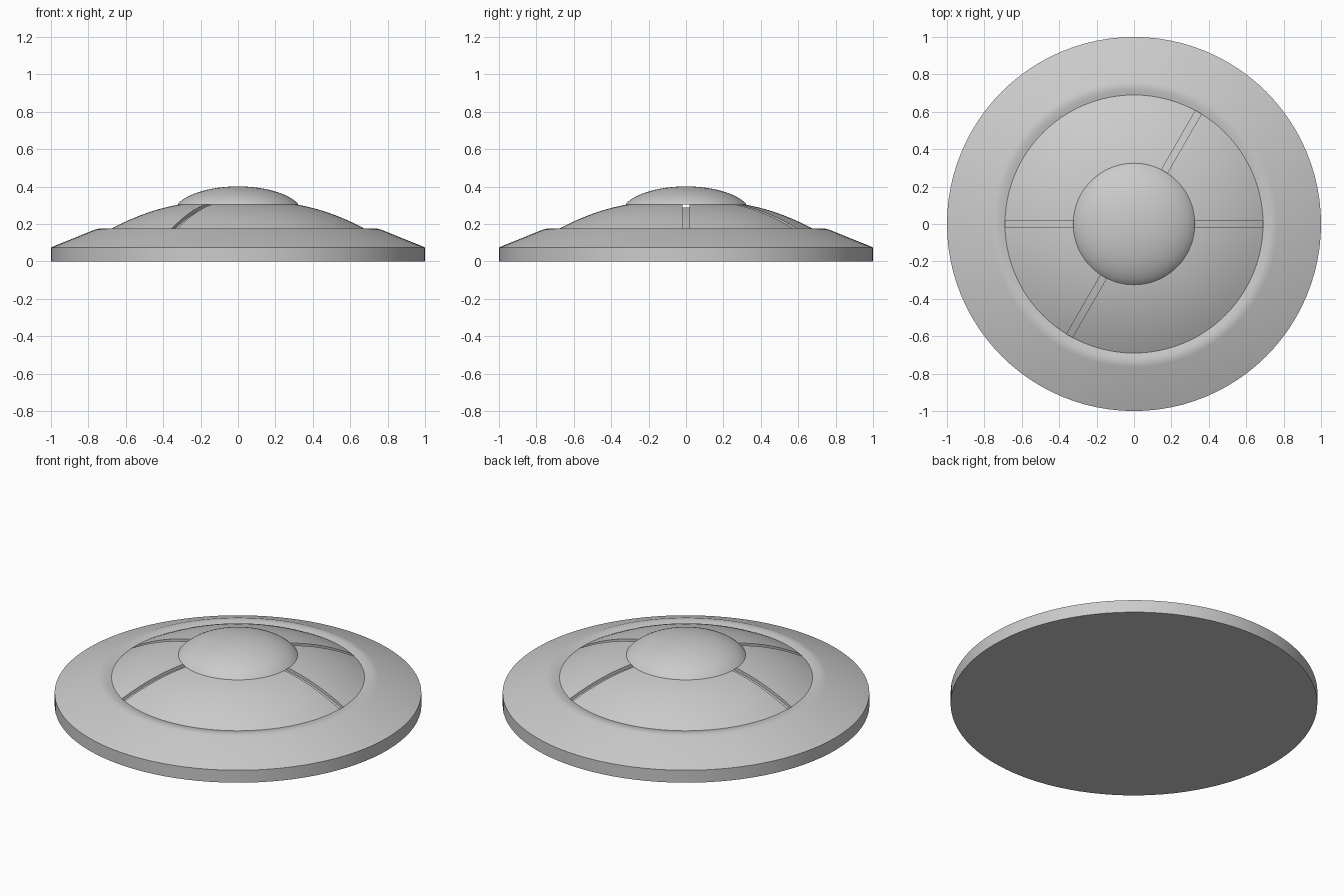
import bpy
import bmesh
from math import sin, cos, pi, radians
from mathutils import Matrix

old = bpy.data.objects.get("Cube")
if old:
    bpy.data.objects.remove(old, do_unlink=True)

SEGMENTS = 96
GROOVE_WIDTH = 0.036
GROOVE_DEPTH = 0.018

grey = bpy.data.materials.new("plain grey")
grey.use_nodes = True
grey.diffuse_color = (0.6, 0.6, 0.6, 1)
grey.node_tree.nodes["Principled BSDF"].inputs["Base Color"].default_value = (0.6, 0.6, 0.6, 1)


def make_object(name, bm):
    bmesh.ops.recalc_face_normals(bm, faces=bm.faces)
    mesh = bpy.data.meshes.new(name)
    bm.to_mesh(mesh)
    bm.free()
    mesh.materials.append(grey)
    obj = bpy.data.objects.new(name, mesh)
    bpy.context.collection.objects.link(obj)
    return obj


def lathe(name, profile):
    """Revolve (radius, height) points around z; the ends are closed flat."""
    bm = bmesh.new()
    rings = [[bm.verts.new((r * cos(2 * pi * i / SEGMENTS), r * sin(2 * pi * i / SEGMENTS), z))
              for i in range(SEGMENTS)] for r, z in profile]
    for low, high in zip(rings, rings[1:]):
        for i in range(SEGMENTS):
            j = (i + 1) % SEGMENTS
            bm.faces.new((low[i], low[j], high[j], high[i]))
    bm.faces.new(rings[0])
    bm.faces.new(rings[-1])
    return make_object(name, bm)


def activate(obj):
    bpy.ops.object.select_all(action="DESELECT")
    obj.select_set(True)
    bpy.context.view_layer.objects.active = obj


def smooth(obj):
    activate(obj)
    bpy.ops.object.shade_smooth_by_angle(angle=radians(30))


# Dome arc from its foot to the flat seat under the boss
FOOT, SEAT = (0.69, 0.168), (0.31, 0.305)
STEPS = 14
dome = []
for k in range(STEPS + 1):
    t = k / STEPS
    bulge = 0.018 * 4 * t * (1 - t)
    dome.append((FOOT[0] + (SEAT[0] - FOOT[0]) * t, FOOT[1] + (SEAT[1] - FOOT[1]) * t + bulge))

# Disc body: upright edge, sloping brim, rounded lip, dome
brim = [(1, 0), (1, 0.075), (0.765, 0.17), (0.745, 0.175), (0.725, 0.175), (0.705, 0.171)]
body = lathe("disc_body", brim + dome)

# Three bars across the dome cut six radial grooves
for n in range(3):
    floor = [(r, z - GROOVE_DEPTH - 0.0004 * n) for r, z in dome]
    outline = floor + [(-r, z) for r, z in reversed(floor)]
    outline += [(-FOOT[0], 0.5), (FOOT[0], 0.5)]
    bm = bmesh.new()
    face = bm.faces.new([bm.verts.new((x, -GROOVE_WIDTH / 2, z)) for x, z in outline])
    side = bmesh.ops.extrude_face_region(bm, geom=[face])["geom"]
    bmesh.ops.translate(bm, vec=(0, GROOVE_WIDTH, 0),
                        verts=[v for v in side if isinstance(v, bmesh.types.BMVert)])
    bm.transform(Matrix.Rotation(n * pi / 3, 4, "Z"))
    cutter = make_object("groove_cutter", bm)
    cutter.hide_render = True
    cut = body.modifiers.new("groove", "BOOLEAN")
    cut.operation = "DIFFERENCE"
    cut.solver = "EXACT"
    cut.object = cutter
    activate(body)
    bpy.ops.object.modifier_apply(modifier=cut.name)
    bpy.data.objects.remove(cutter, do_unlink=True)
smooth(body)

# Rounded boss resting on the dome
RADIUS, BASE, RISE = 0.325, 0.304, 0.097
WIDEST = radians(70)
cap = []
for k in range(16):
    a = WIDEST * (1 - k / 15.3)
    cap.append((RADIUS * sin(a) / sin(WIDEST),
                BASE + RISE * (cos(a) - cos(WIDEST)) / (1 - cos(WIDEST))))
smooth(lathe("center_boss", cap))
